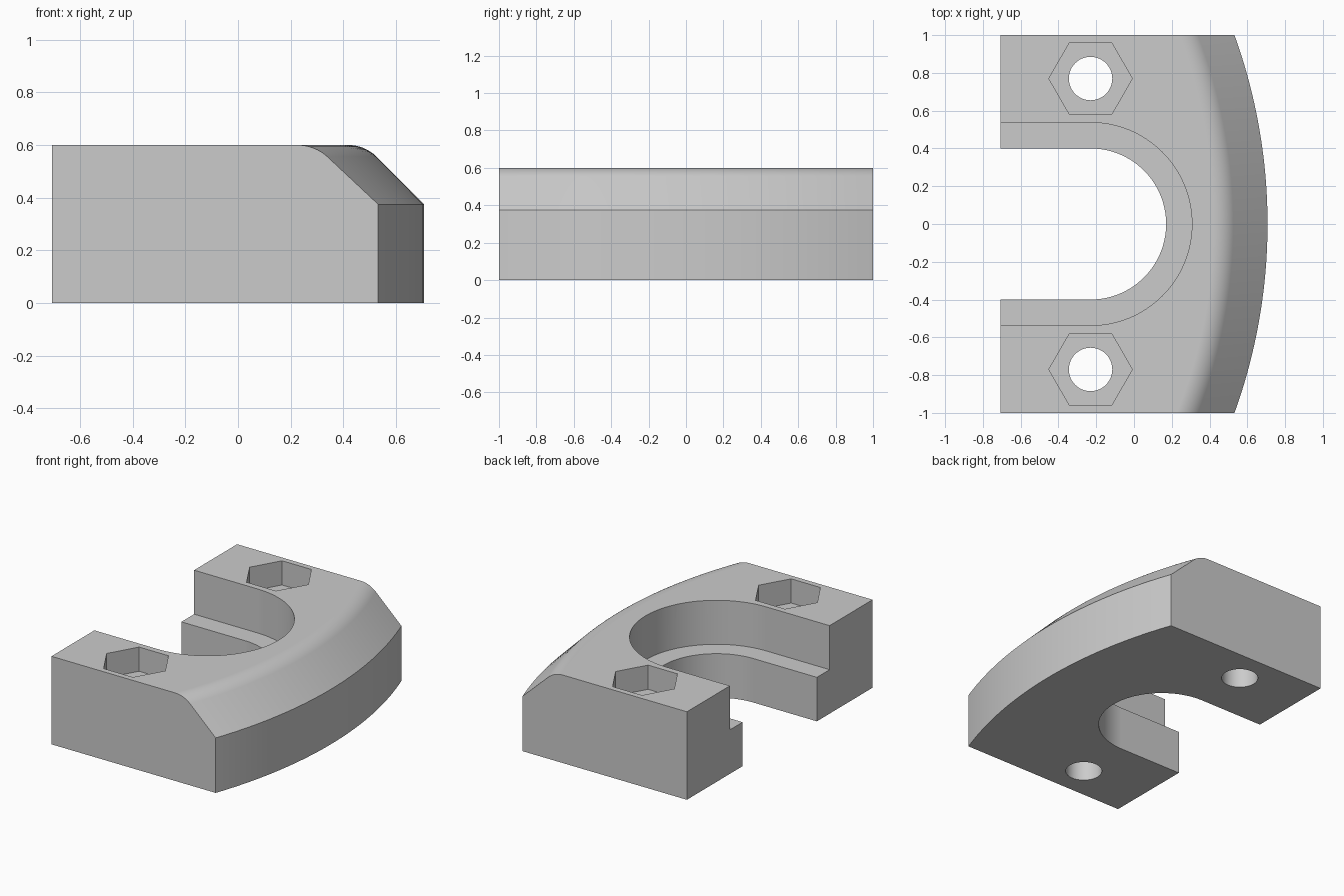
import bpy
import bmesh
from math import sin, cos, pi, sqrt, radians, tan

if "Cube" in bpy.data.objects:
    bpy.data.objects.remove(bpy.data.objects["Cube"], do_unlink=True)

HEIGHT, BACK, FRONT = 0.6, -0.707, 0.707
RIM_RADIUS = 2.945                 # large sweep of the curved side
RIM_CENTRE = FRONT - RIM_RADIUS
CHAMFER, FILLET = 0.225, 0.15
BORE_X = -0.23                     # centre line of slot and bolts
BOLT_Y = 0.77

grey = bpy.data.materials.new("plain grey")
grey.use_nodes = True
colour = (0.6, 0.6, 0.6, 1)
grey.diffuse_color = colour
grey.node_tree.nodes["Principled BSDF"].inputs["Base Color"].default_value = colour


def make_object(name, bm):
    bmesh.ops.recalc_face_normals(bm, faces=bm.faces)
    mesh = bpy.data.meshes.new(name)
    bm.to_mesh(mesh)
    bm.free()
    mesh.materials.append(grey)
    obj = bpy.data.objects.new(name, mesh)
    bpy.context.collection.objects.link(obj)
    return obj


def loft(name, sections):
    """Skin a row of closed sections and cap both ends."""
    bm = bmesh.new()
    rings = [[bm.verts.new(p) for p in s] for s in sections]
    for a, b in zip(rings, rings[1:]):
        for i in range(len(a)):
            j = (i + 1) % len(a)
            bm.faces.new((a[i], a[j], b[j], b[i]))
    bm.faces.new(rings[0])
    bm.faces.new(rings[-1])
    bmesh.ops.recalc_face_normals(bm, faces=bm.faces)
    bmesh.ops.dissolve_limit(bm, angle_limit=radians(0.02),
                             verts=bm.verts, edges=bm.edges)
    return make_object(name, bm)


def prism(name, outline, z0, z1):
    return loft(name, [[(x, y, z) for x, y in outline] for z in (z0, z1)])


def circle(x, y, r, n):
    return [(x + r * cos(2 * pi * i / n), y + r * sin(2 * pi * i / n))
            for i in range(n)]


def slot(r, n=64):
    arc = [(BORE_X + r * sin(pi * i / n), -r * cos(pi * i / n))
           for i in range(n + 1)]
    return [(-1, -r)] + arc + [(-1, r)]


# Rim profile as (radius, height): wall, 45 degree chamfer, rounded shoulder
start = RIM_RADIUS - CHAMFER - FILLET * tan(pi / 8)
rim = [(RIM_RADIUS, 0), (RIM_RADIUS, HEIGHT - CHAMFER)]
for i in range(9):
    a = pi / 4 * (1 - i / 8)
    rim.append((start + FILLET * sin(a), HEIGHT - FILLET + FILLET * cos(a)))

# Clamp body, lofted along y
sections = []
for k in range(41):
    y = -1 + k / 20
    section = [(RIM_CENTRE + sqrt(r * r - y * y), y, z) for r, z in rim]
    sections.append(section + [(BACK, y, HEIGHT), (BACK, y, 0)])
body = loft("clamp_body", sections)

# Stepped slot, bolt holes and hexagonal nut pockets
cutters = [prism("slot_cutter", slot(0.4), -1, 1),
           prism("step_cutter", slot(0.537), 0.3, 1)]
for side in (-1, 1):
    y = side * BOLT_Y
    cutters.append(prism("bolt_hole_cutter", circle(BORE_X, y, 0.115, 48), -1, 1))
    cutters.append(prism("nut_pocket_cutter", circle(BORE_X, y, 0.221, 6), 0.435, 1))

bpy.ops.object.select_all(action='DESELECT')
body.select_set(True)
bpy.context.view_layer.objects.active = body
for cutter in cutters:
    cutter.hide_render = True
    mod = body.modifiers.new("cut", 'BOOLEAN')
    mod.operation = 'DIFFERENCE'
    mod.solver = 'EXACT'
    mod.object = cutter
    bpy.ops.object.modifier_apply(modifier=mod.name)
    bpy.data.objects.remove(cutter, do_unlink=True)

# Smooth curved walls, crisp edges, flat planes
bpy.ops.object.shade_smooth_by_angle(angle=radians(30))
weighted = body.modifiers.new("flat planes", 'WEIGHTED_NORMAL')
weighted.keep_sharp = True
